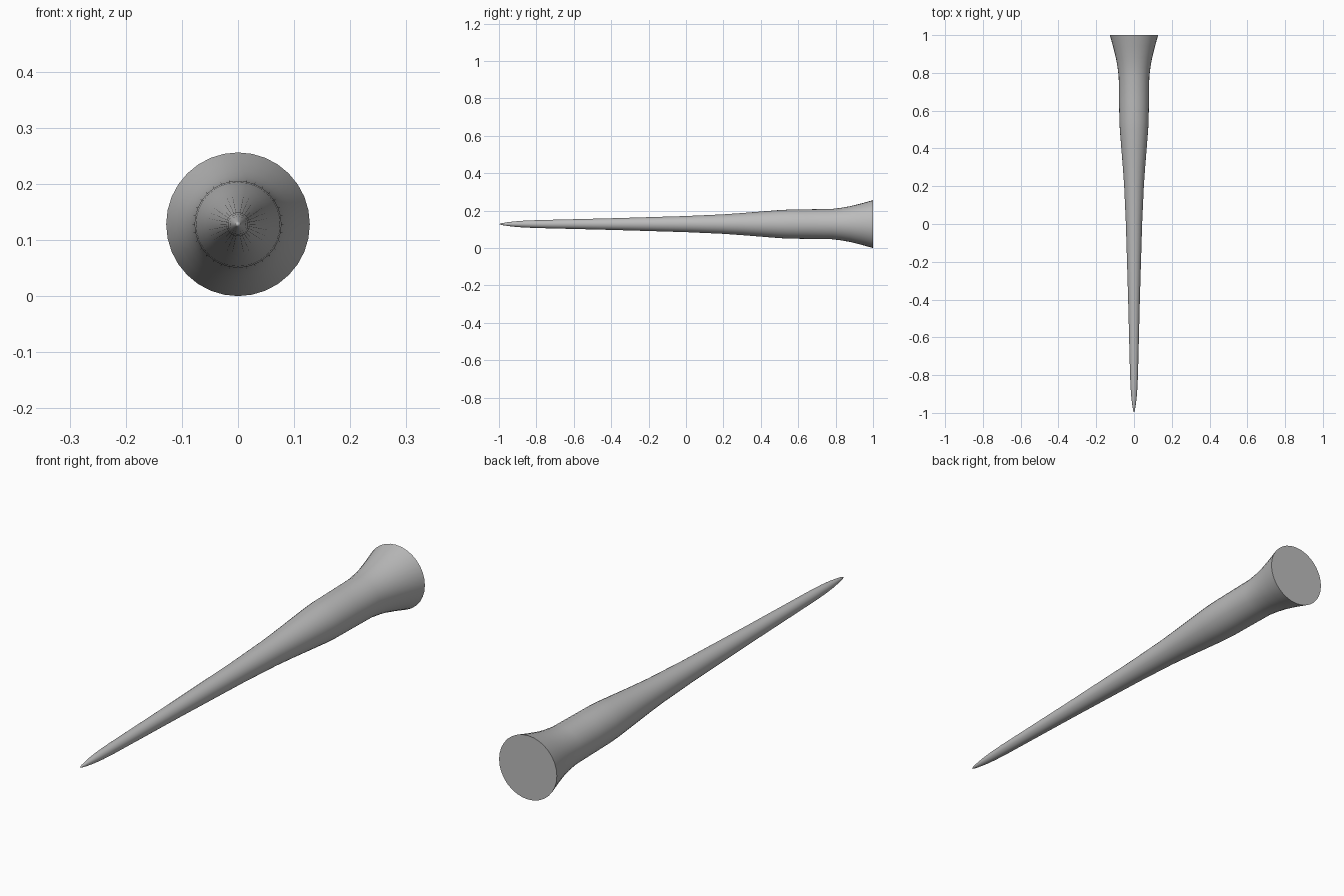
import bpy, bmesh, math
from mathutils import Matrix, Vector

if "Cube" in bpy.data.objects:
    bpy.data.objects.remove(bpy.data.objects["Cube"])

SIDES = 32
CENTRE_Z = 0.128

# Spike profile: (position along y, radius), tip to flared base
PROFILE = [(-1.0, 0.0), (-0.985, 0.005), (-0.96, 0.009), (-0.92, 0.014),
           (-0.87, 0.018), (-0.8, 0.021), (-0.6, 0.026), (-0.4, 0.031),
           (-0.2, 0.037), (0.0, 0.043), (0.2, 0.052), (0.3, 0.059),
           (0.4, 0.067), (0.5, 0.075), (0.55, 0.0775), (0.65, 0.079),
           (0.78, 0.081), (0.83, 0.087), (0.88, 0.096), (0.94, 0.111),
           (1.0, 0.128)]

# Spin the profile around its long axis
bm = bmesh.new()
verts = [bm.verts.new((0, y, r)) for y, r in PROFILE]
edges = [bm.edges.new(pair) for pair in zip(verts, verts[1:])]
bmesh.ops.spin(bm, geom=verts + edges, cent=(0, 0, 0), axis=(0, 1, 0),
               angle=math.tau, steps=SIDES, use_merge=True)
bmesh.ops.remove_doubles(bm, verts=bm.verts[:], dist=0.0002)

# Flat cap on the wide end
rim = [e for e in bm.edges if e.is_boundary]
bmesh.ops.contextual_create(bm, geom=rim)
bmesh.ops.recalc_face_normals(bm, faces=bm.faces[:])
bmesh.ops.translate(bm, verts=bm.verts[:], vec=(0, 0, CENTRE_Z))

mesh = bpy.data.meshes.new("spike")
bm.to_mesh(mesh)
bm.free()
spike = bpy.data.objects.new("spike", mesh)
bpy.context.collection.objects.link(spike)

# Plain grey
grey = bpy.data.materials.new("grey")
grey.diffuse_color = (0.5, 0.5, 0.5, 1)
grey.use_nodes = True
grey.node_tree.nodes["Principled BSDF"].inputs["Base Color"].default_value = grey.diffuse_color
mesh.materials.append(grey)

# Smooth sides, sharp rim
bpy.context.view_layer.objects.active = spike
spike.select_set(True)
bpy.ops.object.shade_smooth_by_angle(angle=math.radians(40))
